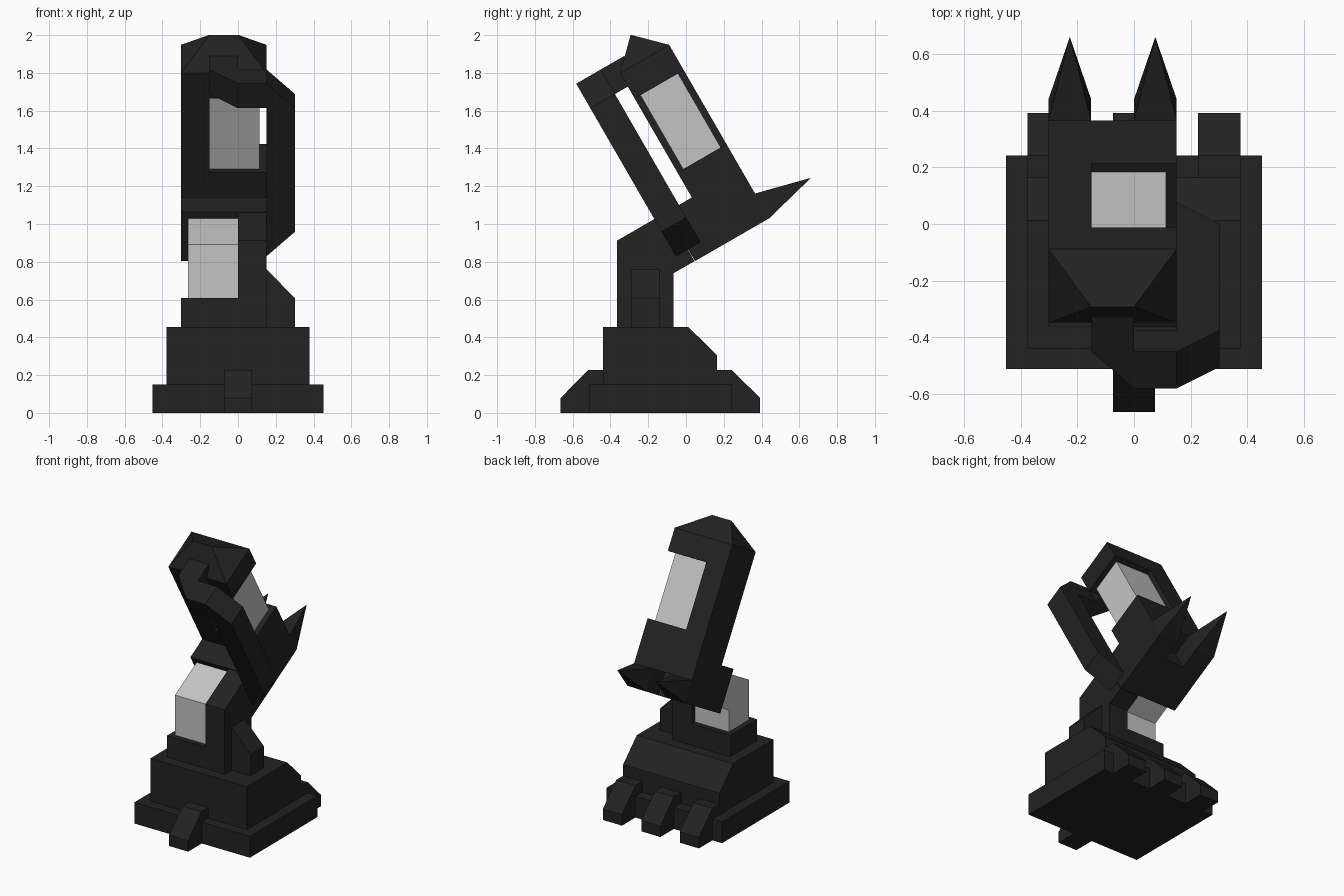
import bpy, bmesh, math
from mathutils import Matrix, Vector

if "Cube" in bpy.data.objects:
    bpy.data.objects.remove(bpy.data.objects["Cube"])


def material(name, value):
    m = bpy.data.materials.new(name)
    m.diffuse_color = (value, value, value, 1)
    m.use_nodes = True
    m.node_tree.nodes["Principled BSDF"].inputs["Base Color"].default_value = m.diffuse_color
    return m


DARK = material("dark_grey", 0.016)
LIGHT = material("light_grey", 0.55)
TILT = Matrix.Rotation(math.radians(30), 4, 'X')   # the shin leans forward
FLAT = Matrix.Identity(4)


def finish(bm, name, mat, frame):
    bmesh.ops.recalc_face_normals(bm, faces=bm.faces)
    bm.transform(frame)
    me = bpy.data.meshes.new(name)
    bm.to_mesh(me)
    bm.free()
    me.materials.append(mat)
    bpy.context.collection.objects.link(bpy.data.objects.new(name, me))


def prism(name, axis, pts, lo, hi, mat=DARK, frame=FLAT):
    """Extrude a 2D outline along axis (0, 1 or 2) from lo to hi."""
    bm = bmesh.new()
    verts = []
    for p in pts:
        co = list(p)
        co.insert(axis, lo)
        verts.append(bm.verts.new(co))
    face = bm.faces.new(verts)
    ext = bmesh.ops.extrude_face_region(bm, geom=[face])["geom"]
    move = Vector((0, 0, 0))
    move[axis] = hi - lo
    bmesh.ops.translate(bm, vec=move, verts=[v for v in ext if isinstance(v, bmesh.types.BMVert)])
    # keep the starting cap if the extrude removed it
    if not any(set(f.verts) == set(verts) for f in bm.faces):
        bm.faces.new(verts)
    finish(bm, name, mat, frame)


def box(name, x, y, z, mat=DARK, frame=FLAT):
    prism(name, 0, [(y[0], z[0]), (y[1], z[0]), (y[1], z[1]), (y[0], z[1])], x[0], x[1], mat, frame)


def hull(name, pts, mat=DARK, frame=FLAT):
    bm = bmesh.new()
    for p in pts:
        bm.verts.new(p)
    bmesh.ops.convex_hull(bm, input=bm.verts)
    finish(bm, name, mat, frame)


# Foot: sole, upper with sloped back, toes
box("sole", (-.453, .453), (-.513, .243), (0, .151))
prism("foot_upper", 0, [(-.44, .15), (.165, .15), (.165, .305), (.012, .455), (-.44, .455)], -.378, .378)
prism("front_toe", 0, [(-.665, 0), (-.665, .078), (-.517, .227), (-.43, .227), (-.43, 0)], -.075, .075)
for i, x in enumerate((-.302, 0, .302)):
    prism(f"back_toe_{i}", 0, [(.393, 0), (.393, .078), (.243, .227), (.155, .227), (.155, 0)],
          x - .075, x + .075)

# Ankle: base, side plate, light core and side brace
box("ankle_base", (-.302, .151), (-.365, -.065), (.45, .607))
prism("ankle_plate", 0, [(-.365, .6), (-.065, .6), (-.065, .74), (.045, .803), (-.105, 1.062),
                         (-.365, .912)], 0, .151)
prism("ankle_core", 0, [(-.328, .6), (-.102, .6), (-.102, .761), (.03, .837), (-.085, 1.03),
                        (-.328, .891)], -.265, .001, LIGHT)
prism("ankle_brace", 1, [(.14, .45), (.302, .45), (.302, .607), (.151, .76), (.14, .76)], -.29, -.14)

# Shin, in leaning coordinates
box("shin_joint", (-.302, .151), (.443, .747), (.672, .972), frame=TILT)
box("shin_lower", (-.302, .151), (.597, .897), (.823, 1.125), frame=TILT)
box("shin_side", (-.302, -.151), (.597, .897), (1.125, 1.577), frame=TILT)
box("shin_top", (-.302, .151), (.597, .897), (1.577, 1.732), frame=TILT)
box("shin_core", (-.153, .113), (.632, .862), (1.12, 1.58), LIGHT, TILT)
hull("shin_cap", [(x, y, 1.732) for x in (-.302, .151) for y in (.597, .897)]
     + [(-.151, .747, 1.88), (0, .747, 1.88)], frame=TILT)

# Rear spikes on short blocks
for i, x in enumerate((-.227, .0755)):
    xs = (x - .0755, x + .0755)
    box(f"spike_base_{i}", xs, (.74, .897), (.672, .823), frame=TILT)
    hull(f"spike_{i}", [(a, .897, b) for a in xs for b in (.672, .823)] + [(x, 1.195, .747)], frame=TILT)

# Bent pipe from the cap round to the knee side
prism("pipe_elbow", 2, [(-.151, .66), (0, .66), (0, .518), (.151, .518), (.151, .368), (0, .368),
                        (-.151, .518)], 1.65, 1.8, frame=TILT)
prism("pipe_down", 1, [(.151, 1.8), (.302, 1.65), (.302, .895), (.151, .745)], .368, .518, frame=TILT)
